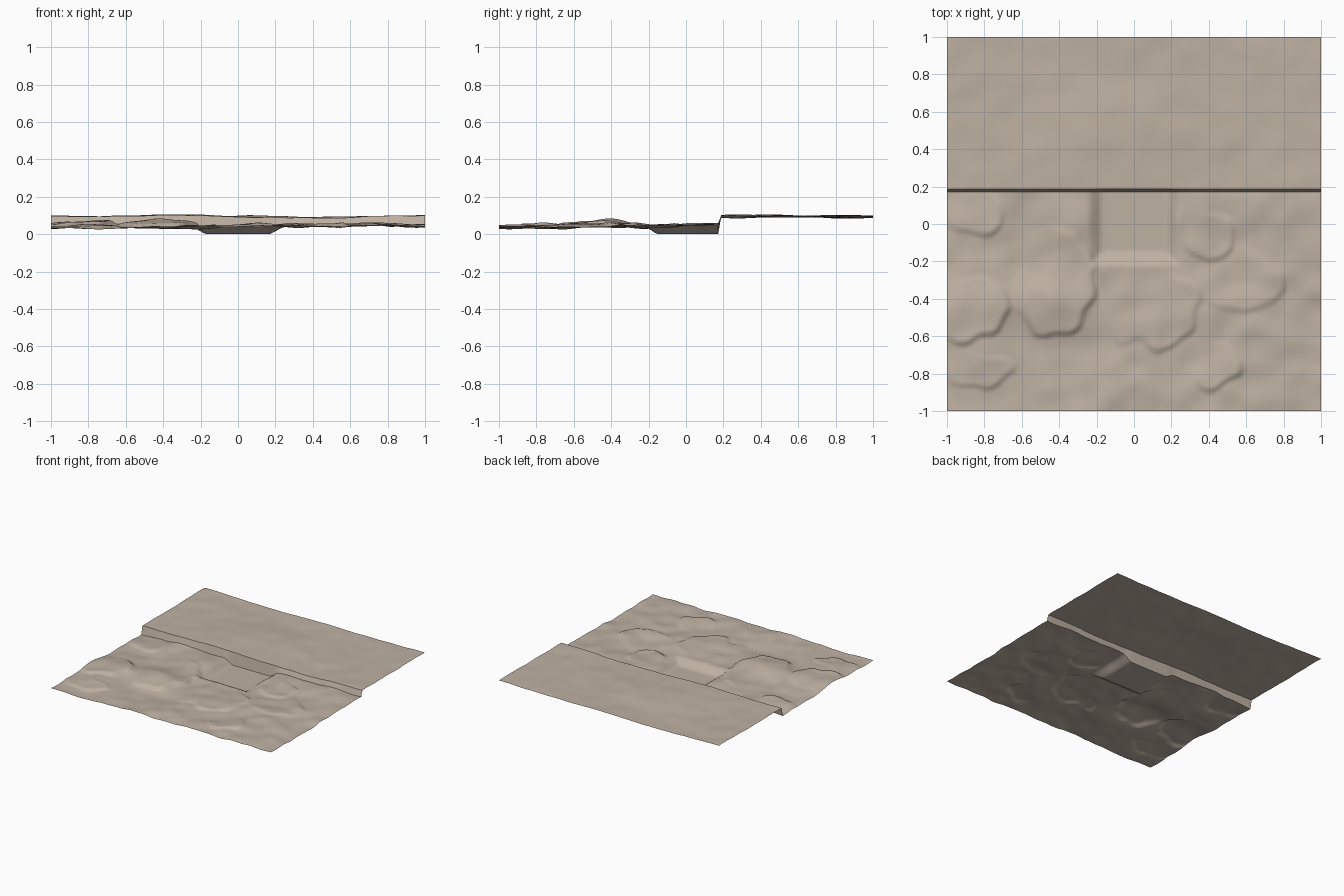
import bpy
import bmesh
from math import exp, hypot
from mathutils import Vector, noise

if "Cube" in bpy.data.objects:
    bpy.data.objects.remove(bpy.data.objects["Cube"], do_unlink=True)

CELLS = 128
CLIFF_Y = 0.18

# Ledges: centre x, centre y, radius x, radius y, height
LEDGES = [
    (-0.42, -0.30, 0.22, 0.33, 0.022),
    (-0.88, -0.45, 0.21, 0.18, 0.022),
    (-0.85, -0.78, 0.20, 0.10, 0.014),
    (0.12, -0.46, 0.24, 0.22, 0.016),
    (0.42, -0.76, 0.15, 0.13, 0.018),
    (0.40, -0.06, 0.14, 0.14, 0.018),
    (0.56, -0.30, 0.22, 0.20, 0.012),
    (-0.85, 0.05, 0.18, 0.12, 0.014),
]
# Rounded mounds: centre x, centre y, radius, height
MOUNDS = [
    (-0.40, -0.40, 0.13, 0.030),
    (-0.36, 0.05, 0.14, 0.020),
    (0.75, 0.04, 0.16, 0.026),
    (-0.75, -0.70, 0.12, 0.010),
    (0.35, -0.55, 0.12, 0.010),
]


def clamp(v, low=0.0, high=1.0):
    return max(low, min(high, v))


def smooth(v):
    v = clamp(v)
    return v * v * (3 - 2 * v)


def bumps(x, y, scale, offset=0.0):
    return noise.noise(Vector((x * scale, y * scale, offset)))


def ledge(x, y, cx, cy, rx, ry, height):
    """Gentle ramp that ends in a steep step on its front left side."""
    dx, dy = (x - cx) / rx, (y - cy) / ry
    edge = 1 + 0.35 * bumps(x, y, 7, 3.1) - hypot(dx, dy)
    ramp = clamp(0.5 + 0.35 * (dx - dy), 0.1, 1)
    return height * ramp * smooth(edge / 0.15)


def plateau_height(x, y):
    z = 0.094 + 0.012 * bumps(x, y, 2.4, 5.5) + 0.005 * bumps(x, y, 7, 8.2)
    z += 0.007 * exp(-((x + 0.4) ** 2 + (y - 0.3) ** 2) / 0.05)
    return clamp(z, 0.08, 0.108)


def lowland_height(x, y):
    z = 0.041 + 0.020 * bumps(x, y, 3.3, 1.7) + 0.010 * bumps(x, y, 8, 4.4)
    z += sum(ledge(x, y, *item) for item in LEDGES)
    for cx, cy, r, h in MOUNDS:
        z += h * exp(-((x - cx) ** 2 + (y - cy) ** 2) / (r * r))
    z = clamp(z, 0.024, 0.105)
    # Sunken flat square against the foot of the cliff
    outside = max(abs(x) - 0.16, -0.14 - y)
    return z * smooth(outside / 0.09)


# Ground sheet with the cliff between two neighbouring rows
mesh = bpy.data.meshes.new("ground")
bm = bmesh.new()
bmesh.ops.create_grid(bm, x_segments=CELLS, y_segments=CELLS, size=1)
for v in bm.verts:
    x, y = v.co.x, v.co.y
    v.co.z = plateau_height(x, y) if y > CLIFF_Y else lowland_height(x, y)
bm.to_mesh(mesh)
bm.free()
ground = bpy.data.objects.new("ground", mesh)
bpy.context.collection.objects.link(ground)

# Pale stone colour
stone = bpy.data.materials.new("pale_stone")
stone.use_nodes = True
colour = (0.52, 0.44, 0.365, 1)
stone.diffuse_color = colour
stone.node_tree.nodes["Principled BSDF"].inputs["Base Color"].default_value = colour
mesh.materials.append(stone)

# Smooth ground with a crisp cliff edge
bpy.context.view_layer.objects.active = ground
ground.select_set(True)
bpy.ops.object.shade_smooth_by_angle(angle=0.7)
